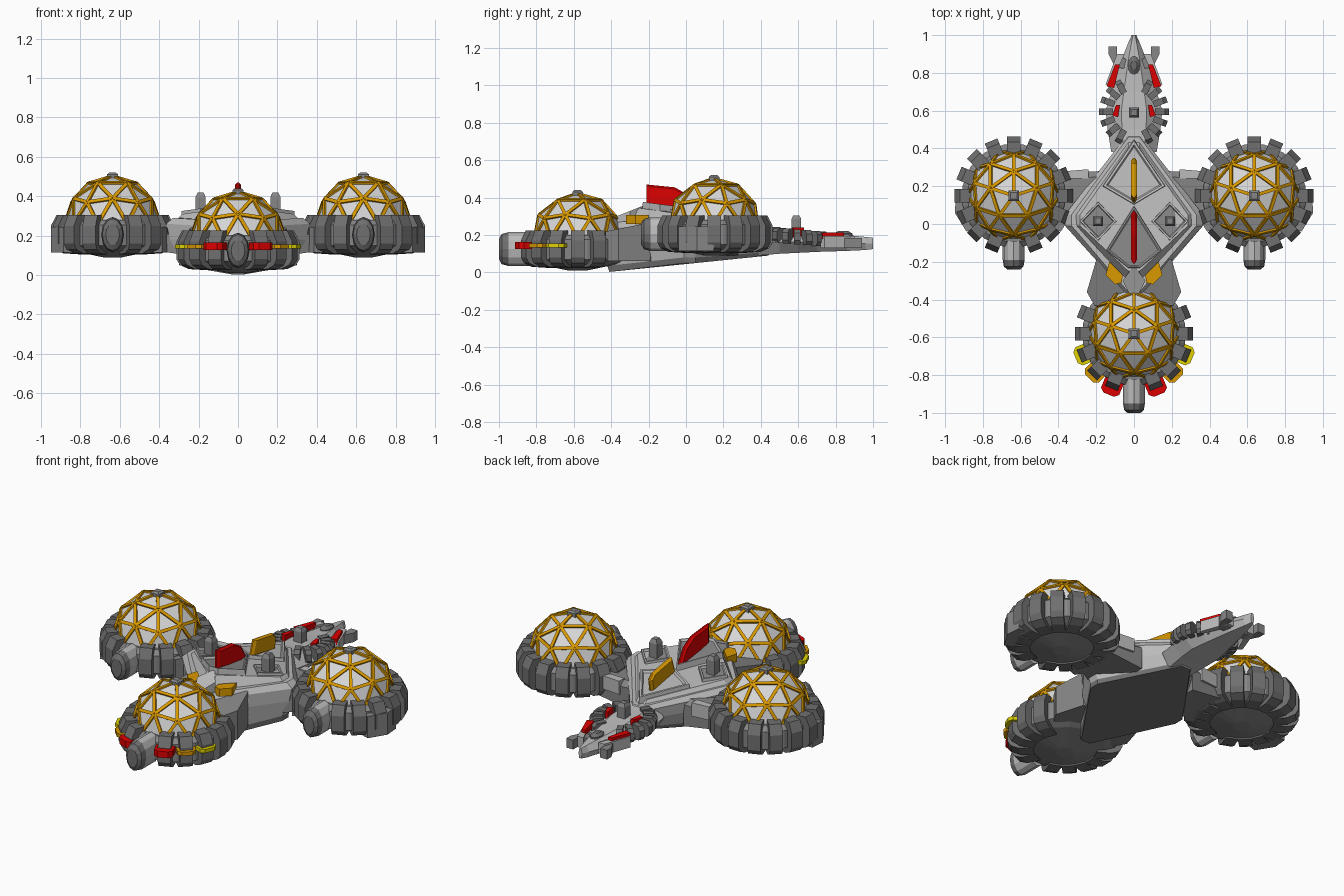
import bpy, bmesh, math
from mathutils import Vector, Matrix

if "Cube" in bpy.data.objects:
    bpy.data.objects.remove(bpy.data.objects["Cube"])

def material(name, r, g, b):
    m = bpy.data.materials.new(name)
    m.diffuse_color = (r, g, b, 1)
    m.use_nodes = True
    m.node_tree.nodes["Principled BSDF"].inputs["Base Color"].default_value = m.diffuse_color
    return m

LIGHT = material("light_grey", .50, .50, .50)
MID = material("mid_grey", .24, .24, .24)
DARK = material("dark_grey", .16, .16, .16)
PANE = material("pale_pane", .68, .68, .68)
ORANGE = material("orange", .70, .32, 0)
RED = material("red", .72, 0, 0)
YELLOW = material("yellow", .75, .65, 0)

def finish(name, bm, mats, rule=None):
    bmesh.ops.recalc_face_normals(bm, faces=bm.faces)
    bm.normal_update()
    if rule:
        for f in bm.faces:
            f.material_index = rule(f)
    me = bpy.data.meshes.new(name)
    bm.to_mesh(me)
    bm.free()
    for m in mats:
        me.materials.append(m)
    o = bpy.data.objects.new(name, me)
    bpy.context.collection.objects.link(o)
    return o

def add_loft(bm, rings, mat=None):
    rows = [[bm.verts.new((mat @ Vector(p)) if mat else p) for p in r] for r in rings]
    n = len(rows[0])
    for a, b in zip(rows, rows[1:]):
        for i in range(n):
            bm.faces.new((a[i], a[(i + 1) % n], b[(i + 1) % n], b[i]))
    bm.faces.new(rows[0])
    bm.faces.new(rows[-1])

def loft(name, rings, *mats, rule=None):
    bm = bmesh.new()
    add_loft(bm, rings)
    return finish(name, bm, mats, rule)

def circle(r, z, n, cx=0, cy=0):
    return [(cx + r * math.cos(2 * math.pi * (i + .5) / n), cy + r * math.sin(2 * math.pi * (i + .5) / n), z)
            for i in range(n)]

def square(cx, cy, z, h):
    return [(cx - h, cy - h, z), (cx + h, cy - h, z), (cx + h, cy + h, z), (cx - h, cy + h, z)]

def slab(pts, z0, z1):
    """Two rings of one outline; z0 and z1 are functions of y."""
    return [[(x, y, z0(y)) for x, y in pts], [(x, y, z1(y)) for x, y in pts]]

def finial(name, x, y, z, h, s=.03):
    loft(name, [square(x, y, z, s), square(x, y, z + h * .8, s), square(x, y, z + h, s * .6)], MID)

def pod(name, cx, cy, z, lug_end, skip_back=False):
    # drum with shallow conical underside
    loft(name + "_drum", [circle(.05, z, 16, cx, cy), circle(.22, z + .035, 16, cx, cy),
                          circle(.275, z + .06, 16, cx, cy), circle(.275, z + .165, 16, cx, cy),
                          circle(.245, z + .19, 16, cx, cy)], MID)
    # ring of chamfered blocks, leaving out the front one
    bm = bmesh.new()
    prof = [(.17, .015), (.25, .02), (.295, .04), (.313, .07), (.313, .16), (.285, .215), (.22, .215)]
    for i in range(1, 16):
        if skip_back and 6 <= i <= 10:
            continue
        m = Matrix.Translation((cx, cy, z)) @ Matrix.Rotation(-math.pi / 2 + i * math.pi / 8, 4, 'Z')
        add_loft(bm, [[(r, t, q) for r, q in prof] for t in (-.036, .036)], m)
    finish(name + "_ring_blocks", bm, [DARK])

    # geodesic half dome
    def half():
        bm = bmesh.new()
        bmesh.ops.create_icosphere(bm, subdivisions=2, radius=.242, matrix=Matrix.Rotation(math.pi / 2, 4, 'Z'))
        bmesh.ops.delete(bm, geom=[v for v in bm.verts if v.co.z < -.01], context='VERTS')
        bmesh.ops.translate(bm, verts=bm.verts, vec=(cx, cy, z + .17))
        return bm
    finish(name + "_dome", half(), [PANE])
    # dome struts
    src = half()
    bm = bmesh.new()
    c = Vector((cx, cy, z + .17))
    for e in src.edges:
        a, b = e.verts[0].co, e.verts[1].co
        up = ((a + b) / 2 - c).normalized() * .008
        side = (b - a).cross(up).normalized() * .009
        add_loft(bm, [[p + side - up, p + side + up, p - side + up, p - side - up] for p in (a, b)])
    src.free()
    finish(name + "_dome_struts", bm, [ORANGE])
    finial(name + "_dome_cap", cx, cy, z + .385, .045, .028)

    # front lug with dark rounded end
    def oval(y, s):
        return [(cx + .058 * s * math.cos(t * math.pi / 6), y, z + .115 + .09 * s * math.sin(t * math.pi / 6))
                for t in range(12)]
    e = cy - lug_end
    loft(name + "_front_lug", [oval(cy - .24, 1), oval(e + .05, 1), oval(e + .015, .9), oval(e, .6)],
         LIGHT, DARK, rule=lambda f: 1 if f.calc_center_median().y < e + .04 else 0)

pod("left_pod", -.637, .15, .09, .39)
pod("right_pod", .637, .15, .09, .39)
pod("front_pod", 0, -.58, .01, .42, True)

# smooth fairings either side of each side pod's lug
for cx, side in ((-.637, "left"), (.637, "right")):
    for s, part in ((-1, "west"), (1, "east")):
        pts = [(.18, .0), (.305, .0), (.312, -.09), (.25, -.19), (.16, -.16)]
        loft(f"{side}_pod_{part}_fairing", slab([(cx + s * x, .15 + y) for x, y in pts],
                                                lambda y: .115, lambda y: .245), MID)

# coloured clips on the front pod blocks
for s, side in ((1, "right"), (-1, "left")):
    for k, (m, nm) in enumerate(((RED, "red"), (ORANGE, "orange"), (YELLOW, "yellow")), 1):
        bm = bmesh.new()
        M = Matrix.Translation((0, -.58, .145)) @ Matrix.Rotation(-math.pi / 2 + s * k * math.pi / 8, 4, 'Z')
        h = (.019, .011, .011)[k - 1]
        out = (.35, .335, .335)[k - 1]
        add_loft(bm, [[(.26, -.052, q), (out - .02, -.052, q), (out, -.03, q), (out, .03, q),
                       (out - .02, .052, q), (.26, .052, q)] for q in (-h, h)], M)
        finish(f"{side}_{nm}_clip", bm, [m])

# main hull: lofted diamond, tilted down to the rear
def diamond(w, f, b, zf, zs, zb, c=.03):
    return [(-c, f, zf), (c, f, zf), (w, .02 - c, zs), (w, .02 + c, zs), (c, b, zb), (-c, b, zb),
            (-w, .02 + c, zs), (-w, .02 - c, zs)]

loft("hull", [diamond(.30, -.41, .44, .003, .05, .09), diamond(.30, -.42, .46, .035, .08, .11),
              diamond(.345, -.40, .48, .17, .18, .16), diamond(.365, -.38, .48, .24, .26, .21),
              diamond(.33, -.36, .46, .27, .29, .235)], DARK, LIGHT,
     rule=lambda f: 1 if f.calc_center_median().z > .1 else 0)
deck = lambda y: .312 - .13 * y
loft("deck", [diamond(.32, -.30, .45, .28, .27, .22), diamond(.285, -.25, .41, deck(-.25), deck(.02), deck(.41))],
     LIGHT)

# raised deck panels with sloped rims and inset tops
def panel(name, pts, h, top, shrink=.78):
    cx = sum(p[0] for p in pts) / len(pts)
    cy = sum(p[1] for p in pts) / len(pts)
    def ring(s, dz):
        return [(cx + (x - cx) * s, cy + (y - cy) * s, deck(cy + (y - cy) * s) + dz) for x, y in pts]
    loft(name, [ring(1, -.03), ring(.96, h), ring(shrink + .06, h), ring(shrink, h - .012)], LIGHT, top,
         rule=lambda f: 1 if f.normal.z > .9 and len(f.verts) == len(pts)
         and (f.calc_center_median().xy - Vector((cx, cy))).length < .01 else 0)

panel("front_deck_panel", [(0, .10), (-.15, -.14), (-.03, -.235), (.03, -.235), (.15, -.14)], .035, MID, .85)
panel("rear_deck_panel", [(0, .45), (.17, .20), (0, .10), (-.17, .20)], .022, LIGHT, .8)
for s, side in ((1, "right"), (-1, "left")):
    panel(side + "_deck_panel", [(s * .19, -.09), (s * .29, .015), (s * .19, .12), (s * .09, .015)], .015, MID)
    finial(side + "_deck_turret", s * .19, .015, .30, .118, .026)
    # orange deck plates
    pts = [(s * .06, -.27), (s * .13, -.20), (s * .15, -.27), (s * .10, -.32), (s * .065, -.31)]
    loft(side + "_orange_plate", slab(pts, lambda y: .26, lambda y: .306), ORANGE)
    # arm from hull to side pod
    ring = lambda x, y0, y1, z0, z1: [(s * x, y0, z0), (s * x, y1, z0), (s * x, y1, z1 - .03),
                                     (s * x, y1 - .03, z1), (s * x, y0 + .03, z1), (s * x, y0, z1 - .03)]
    loft(side + "_arm", [ring(.18, -.08, .28, .09, .25), ring(.36, .0, .27, .115, .235),
                         ring(.50, .04, .26, .13, .235)], MID)
    # light bar along the rear of the arm
    loft(side + "_arm_bar", slab([(s * .24, .29), (s * .24, .24), (s * .45, .24), (s * .42, .275)],
                                 lambda y: .17, lambda y: .25), LIGHT)
    # cowl joining hull to front pod
    loft(side + "_neck_cowl", slab([(s * .05, -.45), (s * .21, -.43), (s * .25, -.36), (s * .20, -.19), (s * .05, -.15)],
                                   lambda y: .06, lambda y: .265 + (y + .2) * .2), MID)

# upright fins with bevelled edges
for name, m, prof in (("red_fin", RED, [(-.21, .36), (-.21, .47), (-.06, .455), (.02, .41), (.07, .33), (0, .32)]),
                      ("orange_fin", ORANGE, [(.11, .31), (.14, .40), (.32, .37), (.35, .34), (.34, .27)])):
    cy, cz = sum(p[0] for p in prof) / len(prof), sum(p[1] for p in prof) / len(prof)
    loft(name, [[(x, cy + (y - cy) * k, cz + (z - cz) * k) for y, z in prof]
                for x, k in ((-.015, .86), (-.004, 1), (.004, 1), (.015, .86))], m)

# front prow plate over the front dome
loft("prow_ridge", slab([(-.06, -.30), (0, -.42), (.06, -.30), (0, -.22)], lambda y: .2, lambda y: .36 + (y + .22) * .4), LIGHT)

# tail body
def tail_ring(y, w, z0, z1):
    return [(-w * .6, y, z0), (w * .6, y, z0), (w, y, (z0 + z1) / 2), (w * .45, y, z1), (-w * .45, y, z1),
            (-w, y, (z0 + z1) / 2)]
loft("tail_body", [tail_ring(.38, .12, .09, .24), tail_ring(.50, .14, .10, .225), tail_ring(.60, .15, .105, .22),
                   tail_ring(.70, .12, .11, .21), tail_ring(.86, .07, .115, .20), tail_ring(.96, .03, .12, .19),
                   tail_ring(1.0, .012, .125, .185)], LIGHT)
finial("tail_finial", 0, .59, .21, .095, .026)
# dark oval cap on the tail tip
loft("tail_oval", [[(.032 * k * math.cos(t * math.pi / 6), .84 + .05 * k * math.sin(t * math.pi / 6), z)
                    for t in range(12)] for k, z in ((1, .18), (1, .208), (.5, .222))], DARK)
for s, side in ((1, "right"), (-1, "left")):
    # small blocks round the tail
    bm = bmesh.new()
    for k in range(-3, 4):
        M = Matrix.Translation((0, .595, .19 - .012 * k / 3)) @ Matrix.Rotation((0 if s > 0 else math.pi) + s * k * .36, 4, 'Z')
        add_loft(bm, [[(.11, t, -.04), (.17, t, -.04), (.185, t, -.02), (.185, t, .02), (.165, t, .04), (.11, t, .04)]
                      for t in (-.017, .017)], M)
    finish(side + "_tail_blocks", bm, [DARK])
    # tail side rails and fingers
    loft(side + "_tail_rail", slab([(s * .05, .90), (s * .13, .72), (s * .15, .74), (s * .09, .90)],
                                   lambda y: .13, lambda y: .195), LIGHT)
    loft(side + "_tail_finger", slab([(s * .04, .82), (s * .04, .87), (s * .09, .90), (s * .09, .94), (s * .135, .94), (s * .135, .90), (s * .10, .83)],
                                     lambda y: .13, lambda y: .185), MID)
    # red markings
    loft(side + "_tail_red_strip", slab([(s * .075, .845), (s * .105, .72), (s * .145, .73), (s * .10, .845)],
                                        lambda y: .18, lambda y: .213), RED)
    loft(side + "_tail_red_block", slab([(s * .075, .63), (s * .085, .565), (s * .115, .575), (s * .095, .63)],
                                        lambda y: .18, lambda y: .24), RED)
